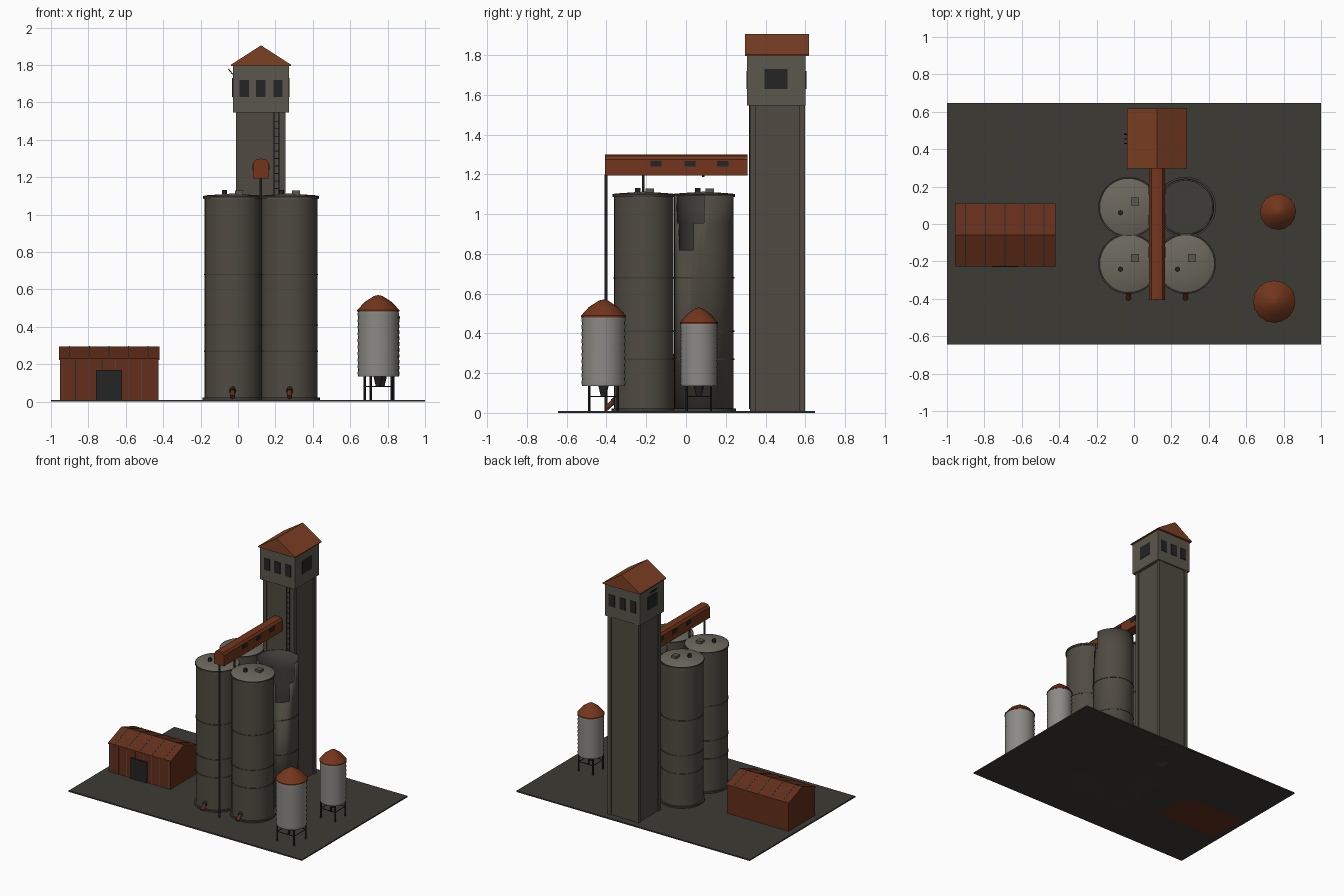
import bpy, bmesh
from math import sin, cos, tau, radians
from mathutils import Vector

if "Cube" in bpy.data.objects:
    bpy.data.objects.remove(bpy.data.objects["Cube"])


def material(name, r, g, b):
    m = bpy.data.materials.new(name)
    m.diffuse_color = (r, g, b, 1)
    m.use_nodes = True
    m.node_tree.nodes["Principled BSDF"].inputs["Base Color"].default_value = m.diffuse_color
    return m


CONC = material("concrete", 0.080, 0.071, 0.055)
HEAD = material("head_concrete", 0.105, 0.095, 0.075)
PALE = material("pale_concrete", 0.15, 0.138, 0.11)
INNER = material("silo_interior", 0.05, 0.047, 0.04)
RUST = material("rust", 0.17, 0.036, 0.012)
SHED = material("shed_rust", 0.125, 0.028, 0.011)
ROOF = material("roof_rust", 0.20, 0.05, 0.018)
STEEL = material("galvanised", 0.26, 0.25, 0.235)
DARK = material("dark_metal", 0.018, 0.018, 0.018)
EARTH = material("earth", 0.048, 0.043, 0.035)
SEAM = material("seam", 0.09, 0.10, 0.11)


def finish(name, bm, mat, smooth=False):
    bmesh.ops.remove_doubles(bm, verts=bm.verts, dist=1e-5)
    bmesh.ops.recalc_face_normals(bm, faces=bm.faces)
    me = bpy.data.meshes.new(name)
    bm.to_mesh(me)
    bm.free()
    me.materials.append(mat)
    ob = bpy.data.objects.new(name, me)
    bpy.context.collection.objects.link(ob)
    if smooth:
        bpy.ops.object.select_all(action='DESELECT')
        ob.select_set(True)
        bpy.context.view_layer.objects.active = ob
        bpy.ops.object.shade_smooth_by_angle(angle=radians(30))
    return ob


def box(name, x0, x1, y0, y1, z0, z1, mat):
    bm = bmesh.new()
    bmesh.ops.create_cube(bm, size=1)
    for v in bm.verts:
        v.co = Vector(((x0 + x1) / 2 + v.co.x * (x1 - x0),
                       (y0 + y1) / 2 + v.co.y * (y1 - y0),
                       (z0 + z1) / 2 + v.co.z * (z1 - z0)))
    return finish(name, bm, mat)


def lathe(name, profile, cx, cy, mat, n=36, closed=False, skip=None):
    """Turn an (r, z) profile about a vertical axis; skip(i, j) leaves holes."""
    bm = bmesh.new()
    rows = [[bm.verts.new((cx + r * cos(tau * i / n), cy + r * sin(tau * i / n), z))
             for i in range(n)] for r, z in profile]
    for j in range(len(rows) if closed else len(rows) - 1):
        a, b = rows[j], rows[(j + 1) % len(rows)]
        for i in range(n):
            if not (skip and skip(i, j)):
                k = (i + 1) % n
                bm.faces.new((a[i], a[k], b[k], b[i]))
    return finish(name, bm, mat, True)


def prism(name, pts, axis, a0, a1, mat, smooth=False):
    """Extrude a (horizontal, z) outline along x or y."""
    bm = bmesh.new()
    vs = [bm.verts.new((a0, u, w) if axis == 'x' else (u, a0, w)) for u, w in pts]
    f = bm.faces.new(vs)
    ext = bmesh.ops.extrude_face_region(bm, geom=[f])
    new = [g for g in ext['geom'] if isinstance(g, bmesh.types.BMVert)]
    d = a1 - a0
    bmesh.ops.translate(bm, verts=new, vec=(d, 0, 0) if axis == 'x' else (0, d, 0))
    return finish(name, bm, mat, smooth)


def rod(name, p, q, r, mat, n=8):
    p, q = Vector(p), Vector(q)
    bm = bmesh.new()
    bmesh.ops.create_cone(bm, cap_ends=True, segments=n, radius1=r, radius2=r,
                          depth=(q - p).length)
    rot = Vector((0, 0, 1)).rotation_difference(q - p)
    for v in bm.verts:
        v.co = rot @ v.co + (p + q) / 2
    return finish(name, bm, mat)


# Yard slab
box("yard_slab", -1, 1, -0.645, 0.648, 0, 0.01, EARTH)

# Four silos; the rear right one is roofless with a broken wall
R = 0.15
for cx in (-0.029, 0.276):
    for cy in (-0.212, 0.09):
        broken = cx > 0 and cy > 0
        lathe("silo_base", [(0, 0), (0.162, 0), (0.162, 0.022), (0, 0.022)], cx, cy, INNER)
        if broken:
            wall = lathe("broken_silo_wall", [(R, 0.01), (R, 0.82), (R, 0.955), (R, 1.095)],
                         cx, cy, CONC,
                         skip=lambda i, j: (j == 1 and 30 <= i < 34) or (j == 2 and i >= 29))
            wall.data.materials.append(INNER)
            sol = wall.modifiers.new("thickness", 'SOLIDIFY')
            sol.thickness = 0.008
            sol.offset = -1
            sol.material_offset = 1
        else:
            lathe("silo_wall", [(0, 0.01), (R, 0.01), (R, 1.095), (0, 1.095)], cx, cy, CONC)
            lathe("silo_roof", [(0, 1.085), (0.155, 1.085), (0.155, 1.098), (0.146, 1.103),
                                (0, 1.113)], cx, cy, PALE)
            lathe("roof_rim", [(0.15, 1.087), (0.157, 1.087), (0.157, 1.1), (0.15, 1.1)],
                  cx, cy, INNER, closed=True)
            box("roof_hatch", cx + 0.012, cx + 0.056, cy + 0.008, cy + 0.052, 1.1, 1.128, HEAD)
            rod("roof_vent", (cx - 0.043, cy - 0.03, 1.1), (cx - 0.043, cy - 0.03, 1.132), 0.014, DARK, 12)
        for z in (0.27, 0.41, 0.68):
            lathe("silo_hoop", [(R - 0.002, z - 0.004), (R + 0.003, z - 0.004),
                                (R + 0.003, z + 0.004), (R - 0.002, z + 0.004)], cx, cy, INNER, closed=True)
    # Discharge chute on the front silos
    rod("discharge_chute", (cx, -0.355, 0.065), (cx, -0.4, 0.025), 0.013, SHED, 12)
    rod("chute_collar", (cx, -0.35, 0.069), (cx, -0.367, 0.054), 0.017, DARK, 12)

# Elevator tower shaft with corner piers
box("tower_shaft", -0.004, 0.247, 0.328, 0.592, 0, 1.55, CONC)
for x in (-0.012, 0.225):
    for y in (0.322, 0.568):
        box("tower_pier", x, x + 0.03, y, y + 0.03, 0, 1.55, CONC)

# Tower head, gable roof and windows
box("tower_head", -0.028, 0.272, 0.308, 0.602, 1.545, 1.8, HEAD)
prism("tower_roof", [(-0.037, 1.795), (0.283, 1.795), (0.283, 1.802), (0.123, 1.905), (-0.037, 1.802)],
      'y', 0.297, 0.618, ROOF)
for x in (0.033, 0.122, 0.214):
    for y in (0.308, 0.602):
        box("head_window", x - 0.025, x + 0.025, y - 0.004, y + 0.004, 1.63, 1.72, DARK)
for x in (-0.028, 0.272):
    box("head_side_window", x - 0.004, x + 0.004, 0.395, 0.51, 1.63, 1.73, DARK)
for y in (0.43, 0.455, 0.48):
    rod("bent_bracket", (-0.028, y, 1.75), (-0.052, y, 1.78), 0.003, DARK, 6)

# Ladder on the tower front
for x in (0.192, 0.218):
    rod("ladder_rail", (x, 0.32, 0.02), (x, 0.32, 1.545), 0.003, DARK, 6)
for i in range(37):
    z = 0.06 + i * 0.04
    rod("ladder_rung", (0.192, 0.32, z), (0.218, 0.32, z), 0.002, DARK, 6)

# Conveyor gallery with arched top, windows and supports
prism("conveyor_gallery", [(0.081, 1.193), (0.165, 1.193), (0.165, 1.275), (0.152, 1.293),
                           (0.123, 1.3), (0.094, 1.293), (0.081, 1.275)], 'y', -0.407, 0.31, RUST, True)
for y in (-0.15, 0.02, 0.185):
    for x in (0.081, 0.165):
        box("gallery_window", x - 0.003, x + 0.003, y - 0.028, y + 0.028, 1.238, 1.268, DARK)
for y, z in ((-0.402, 0.0), (-0.215, 0.0), (0.087, 1.186)):
    rod("gallery_post", (0.122, y, z), (0.122, y, 1.2), 0.007, INNER)

# Rusty shed
prism("shed", [(-0.222, 0), (0.105, 0), (0.105, 0.225), (-0.058, 0.285), (-0.222, 0.225)],
      'x', -0.953, -0.425, SHED)
prism("shed_roof", [(-0.226, 0.224), (-0.058, 0.286), (0.11, 0.224), (0.11, 0.232),
                    (-0.058, 0.295), (-0.226, 0.232)], 'x', -0.957, -0.42, SHED)
box("shed_door", -0.76, -0.62, -0.231, -0.22, 0.01, 0.17, DARK)
for i in range(5):
    x = -0.9 + i * 0.105
    for y in (-0.226, 0.11):
        rod("roof_seam", (x, y, 0.232), (x, -0.058, 0.295), 0.003, SEAM, 6)
for i in range(8):
    x = -0.94 + i * 0.071
    rod("wall_seam", (x, -0.222, 0.175 if -0.765 < x < -0.615 else 0.01), (x, -0.222, 0.225), 0.002, SEAM, 6)


# Corrugated feed bins on legs
def bin_on_legs(cx, cy, r, top, peak):
    z0, n = 0.135, 10
    prof = [(0, z0), (r - 0.001, z0)]
    for i in range(n):
        h = (top - z0) / n
        prof += [(r + 0.002, z0 + h * (i + 0.5)), (r - 0.001, z0 + h * (i + 1))]
    lathe("bin_body", prof + [(0, top)], cx, cy, STEEL, 24)
    d = peak - top
    lathe("bin_roof", [(0, top - 0.004), (r + 0.004, top - 0.004), (r + 0.004, top + 0.004),
                       (r * 0.68, top + d * 0.55), (r * 0.2, top + d * 0.95), (0, peak)],
          cx, cy, RUST, 16)
    lathe("bin_hopper", [(0, 0.085), (0.014, 0.085), (0.026, 0.137), (0, 0.137)], cx, cy, DARK, 12)
    k = r * 0.66
    corners = [(cx + k, cy + k), (cx - k, cy + k), (cx - k, cy - k), (cx + k, cy - k)]
    for a, b in zip(corners, corners[1:] + corners[:1]):
        rod("bin_leg", (*a, 0), (*a, 0.14), 0.006, DARK)
        rod("bin_brace", (*a, 0.082), (*b, 0.082), 0.003, DARK, 6)


bin_on_legs(0.75, -0.415, 0.109, 0.485, 0.57)
bin_on_legs(0.77, 0.065, 0.092, 0.45, 0.53)
